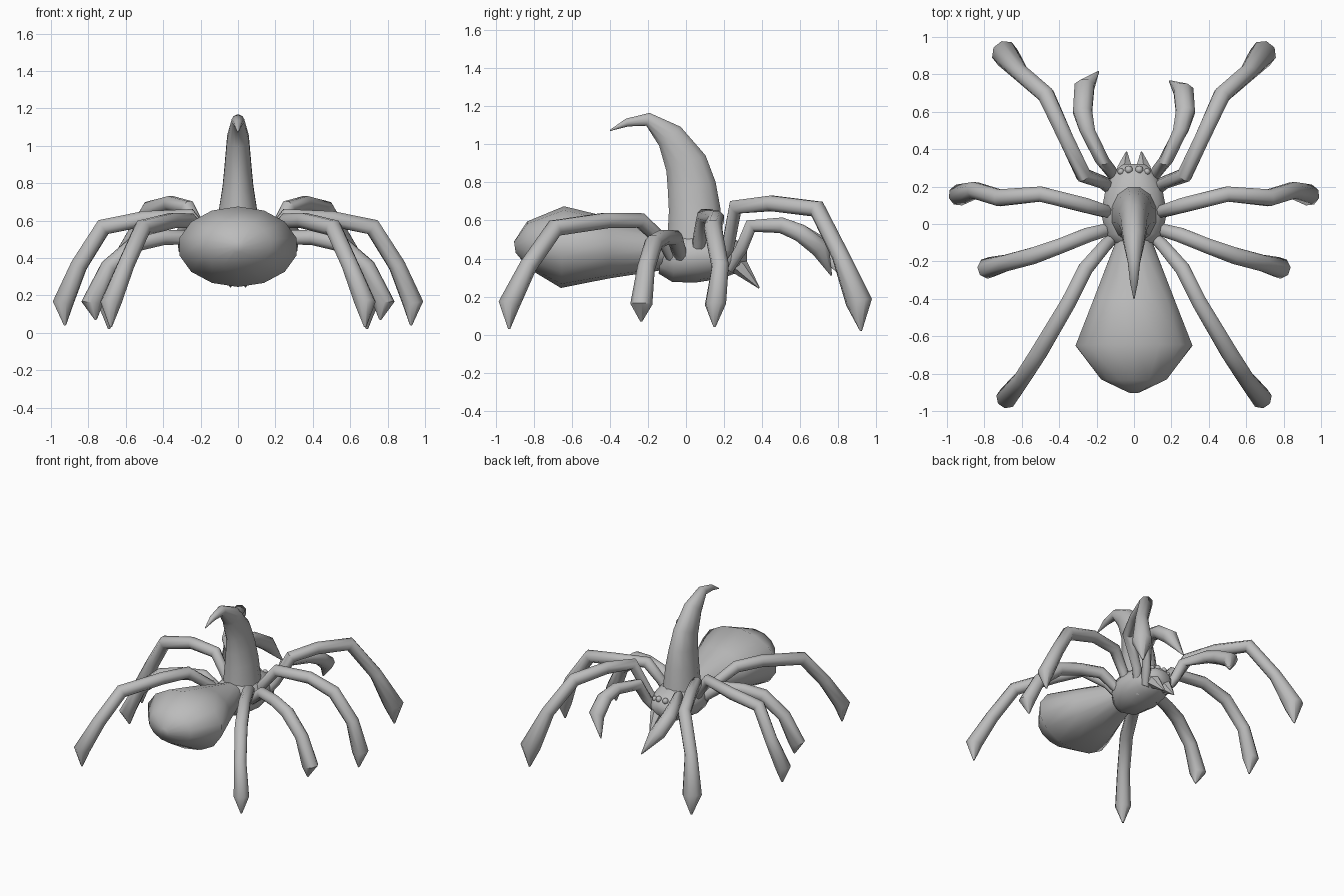
import bpy, bmesh, math
from mathutils import Vector

cube = bpy.data.objects.get("Cube")
if cube:
    bpy.data.objects.remove(cube, do_unlink=True)

grey = bpy.data.materials.new("plain_grey")
grey.use_nodes = True
grey.diffuse_color = (0.5, 0.5, 0.5, 1)
grey.node_tree.nodes["Principled BSDF"].inputs["Base Color"].default_value = (0.5, 0.5, 0.5, 1)


def finish(bm, name, angle):
    bmesh.ops.recalc_face_normals(bm, faces=bm.faces)
    mesh = bpy.data.meshes.new(name)
    bm.to_mesh(mesh)
    bm.free()
    mesh.materials.append(grey)
    ob = bpy.data.objects.new(name, mesh)
    bpy.context.collection.objects.link(ob)
    bpy.ops.object.select_all(action='DESELECT')
    ob.select_set(True)
    bpy.context.view_layer.objects.active = ob
    bpy.ops.object.shade_smooth_by_angle(angle=math.radians(angle))


def tube(name, path, radii, side, sides=8, angle=50):
    """Skin rings along a path; each radius is a number or (sideways, upward)."""
    bm = bmesh.new()
    pts = [Vector(p) for p in path]
    side = Vector(side).normalized()
    rings = []
    for i, p in enumerate(pts):
        before = (p - pts[i - 1]).normalized() if i else Vector()
        after = (pts[i + 1] - p).normalized() if i < len(pts) - 1 else Vector()
        up = side.cross(before + after).normalized()
        ra, rb = radii[i] if isinstance(radii[i], tuple) else (radii[i], radii[i])
        turn = [2 * math.pi * (k + 0.5) / sides for k in range(sides)]
        rings.append([bm.verts.new(p + side * ra * math.cos(t) + up * rb * math.sin(t)) for t in turn])
    for a, b in zip(rings, rings[1:]):
        for k in range(sides):
            n = (k + 1) % sides
            bm.faces.new((a[k], a[n], b[n], b[k]))
    bm.faces.new(rings[0])
    bm.faces.new(rings[-1])
    finish(bm, name, angle)


X = (1, 0, 0)

# Body: abdomen, head section and the curved horn on its back
tube("abdomen",
     [(0, -.05, .45), (0, -.12, .44), (0, -.40, .455), (0, -.65, .46), (0, -.83, .47), (0, -.90, .46)],
     [(.08, .08), (.11, .10), (.22, .16), (.32, .215), (.18, .125), (.03, .03)], X, 14, 60)
tube("head_section",
     [(0, .32, .41), (0, .28, .41), (0, .19, .41), (0, .06, .41), (0, -.06, .41), (0, -.13, .42)],
     [(.06, .04), (.11, .08), (.155, .115), (.18, .135), (.155, .135), (.09, .10)], X, 14, 60)
tube("back_horn",
     [(0, .05, .48), (0, .045, .66), (0, .03, .78), (0, 0, .90), (0, -.085, 1.043),
      (0, -.20, 1.132), (0, -.31, 1.115), (0, -.40, 1.073)],
     [(.125, .155), (.105, .14), (.085, .132), (.073, .115), (.06, .078),
      (.035, .036), (.022, .022), .003], X, 12, 60)

# Legs: hip, knee, foot and pointed toe, for the left side
LEGS = {
    "front_leg": [(.07, .13, .32), (.16, .22, .46), (.27, .26, .67), (.36, .45, .69),
                  (.47, .69, .66), (.61, .81, .42), (.69, .91, .17), (.69, .92, .02)],
    "upper_middle_leg": [(.06, .05, .32), (.16, .07, .50), (.26, .10, .625), (.50, .16, .61),
                         (.72, .14, .565), (.85, .18, .36), (.935, .155, .16), (.925, .15, .04)],
    "lower_middle_leg": [(.05, .0, .31), (.14, -.03, .42), (.25, -.06, .51), (.40, -.12, .51),
                         (.54, -.17, .48), (.69, -.21, .35), (.78, -.235, .16), (.76, -.235, .07)],
    "rear_leg": [(.06, -.03, .32), (.15, -.11, .48), (.26, -.24, .60), (.35, -.42, .60),
                 (.51, -.69, .56), (.60, -.83, .36), (.68, -.93, .16), (.68, -.93, .03)],
}
LEG_RADII = [.025, .036, .043, .044, .048, .047, .058, .006]

for label, sx in (("left", 1), ("right", -1)):
    def flip(path):
        return [(sx * x, y, z) for x, y, z in path]

    for name, path in LEGS.items():
        pts = flip(path)
        run = Vector(pts[-1]) - Vector(pts[0])
        radii = list(LEG_RADII)
        if name == "front_leg":
            radii[-2] = .072
        tube(f"{name}_{label}", pts, radii, (-run.y, run.x, 0))

    # Feeler arms held forward, with hooked tips
    reach = 0 if sx > 0 else .05
    tube(f"feeler_{label}",
         flip([(.08, .22, .34), (.13, .29, .45), (.17, .34, .57), (.25, .50, .575),
               (.275, .60, .535), (.265, .71 + reach / 2, .45), (.19, .765 + reach, .31)]),
         [.03, .035, .04, .045, (.055, .05), (.057, .055), .004], X)

    # Fangs and eyes
    tube(f"fang_{label}", flip([(.05, .24, .40), (.05, .29, .35), (.04, .385, .245)]),
         [.05, .045, .004], X, 6)
    for row, (x, y, z, r) in {"inner": (.028, .29, .475, .022), "outer": (.07, .28, .465, .018),
                              "lower": (.05, .295, .44, .014)}.items():
        bm = bmesh.new()
        bmesh.ops.create_uvsphere(bm, u_segments=10, v_segments=6, radius=r)
        bmesh.ops.translate(bm, verts=bm.verts, vec=(sx * x, y, z))
        finish(bm, f"{row}_eye_{label}", 60)
